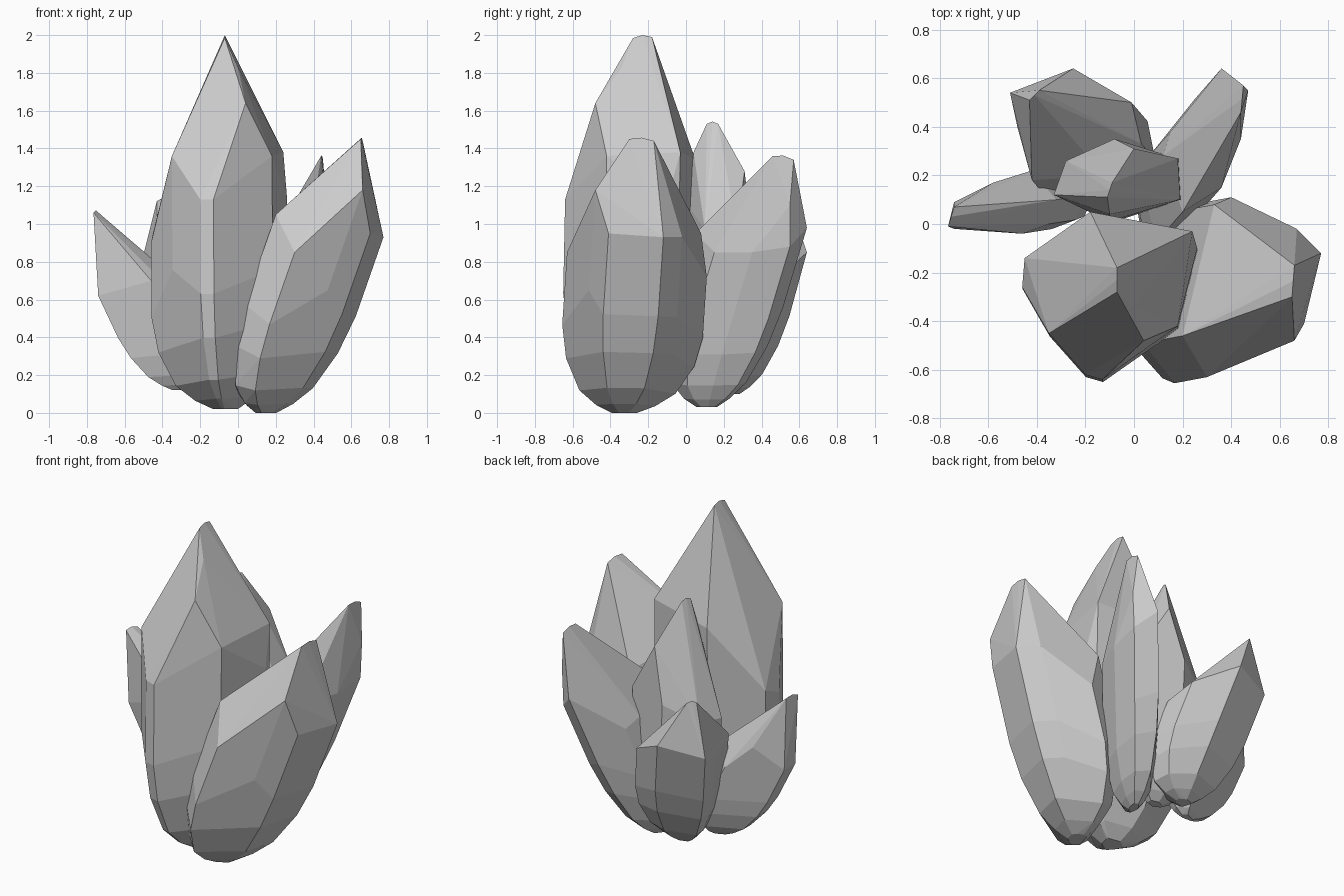
import bpy, bmesh, math
from mathutils import Vector

# Rounded root profile: (fraction of shoulder height, fraction of full girth)
ROOT = [(0.0, 0.18), (0.05, 0.42), (0.14, 0.68), (0.34, 0.91), (0.55, 1.0), (1.0, 1.0)]


def crystal(name, base, tips, shoulder):
    """Convex faceted crystal leaning from base to a short blade tip; shoulder = corners below it."""
    base = Vector(base)
    ends = [Vector(t) for t in tips]
    mid = (ends[0] + ends[1]) / 2
    lean = (mid - base) / (mid.z - base.z)
    axis = lambda z: base + lean * (z - base.z)
    bm = bmesh.new()
    for corner in map(Vector, shoulder):
        out = corner - axis(corner.z)
        # body rings following the leaning axis
        for t, girth in ROOT:
            bm.verts.new(axis(base.z + t * (corner.z - base.z)) + out * girth)
    # blade-like point, slightly rounded at the top
    for end in ends:
        bm.verts.new(end)
    bm.verts.new(mid + Vector((0, 0, 0.012)))
    hull = bmesh.ops.convex_hull(bm, input=bm.verts[:])
    loose = {g for g in hull["geom_interior"] + hull["geom_unused"]
             if isinstance(g, bmesh.types.BMVert)}
    bmesh.ops.delete(bm, geom=list(loose), context='VERTS')
    bmesh.ops.dissolve_limit(bm, angle_limit=math.radians(4), verts=bm.verts[:], edges=bm.edges[:])
    bmesh.ops.recalc_face_normals(bm, faces=bm.faces[:])
    mesh = bpy.data.meshes.new(name)
    bm.to_mesh(mesh)
    bm.free()
    bpy.context.collection.objects.link(bpy.data.objects.new(name, mesh))


# Tall main crystal
crystal("tall_crystal", (-.06, -.27, .02), [(-.07, -.18, 1.99), (-.07, -.28, 1.985)], [
    (-.35, -.45, 1.36), (-.20, -.62, 1.13), (-.13, -.64, 1.13), (.04, -.48, 1.64),
    (0, -.34, 1.83), (.18, -.42, 1.36), (.26, -.10, 1.13), (.24, -.03, 1.38),
    (-.18, .05, 1.34), (-.45, -.14, .95), (-.46, -.26, .90)])

# Broad crystal leaning right
crystal("right_crystal", (.15, -.33, 0), [(.66, -.17, 1.44), (.65, -.30, 1.45)], [
    (.66, -.48, 1.18), (.70, -.41, .95), (.77, -.12, .93), (.67, -.02, .93),
    (.40, .11, .72), (.33, .08, .95), (.14, -.35, .75), (.20, -.46, 1.05), (.30, -.63, .85)])

# Small crystal leaning left
crystal("left_crystal", (-.31, .10, .12), [(-.765, -.01, 1.06), (-.74, .07, 1.06)], [
    (-.74, -.02, .62), (-.74, .09, .62), (-.46, -.04, .70), (-.42, .22, .60),
    (-.58, .17, .75), (-.32, .10, .70), (-.35, 0, .65)])

# Back left crystal
crystal("back_left_crystal", (-.17, .25, .10), [(-.43, .51, 1.12), (-.39, .55, 1.12)], [
    (-.51, .54, .80), (-.48, .40, .75), (-.42, .18, .80), (-.25, .64, .85),
    (-.01, .50, .72), (.03, .33, .65), (-.12, .20, .70)])

# Back right crystal
crystal("back_right_crystal", (.10, .12, .03), [(.44, .46, 1.36), (.45, .57, 1.34)], [
    (.36, .64, .98), (.47, .55, 1.1), (.46, .55, .88), (.44, .35, .85), (.36, .15, .85),
    (.20, .05, .95), (.12, .28, .80), (.15, .38, .75)])

# Upright crystal in the middle of the back
crystal("middle_crystal", (-.05, .12, .10), [(-.11, .11, 1.53), (-.09, .17, 1.53)], [
    (-.08, .35, .95), (0, .31, 1.28), (.18, .27, .97), (.19, .10, .97),
    (-.10, .04, 1.38), (-.10, .01, 1.1), (-.33, .12, .85), (-.28, .26, .85)])
